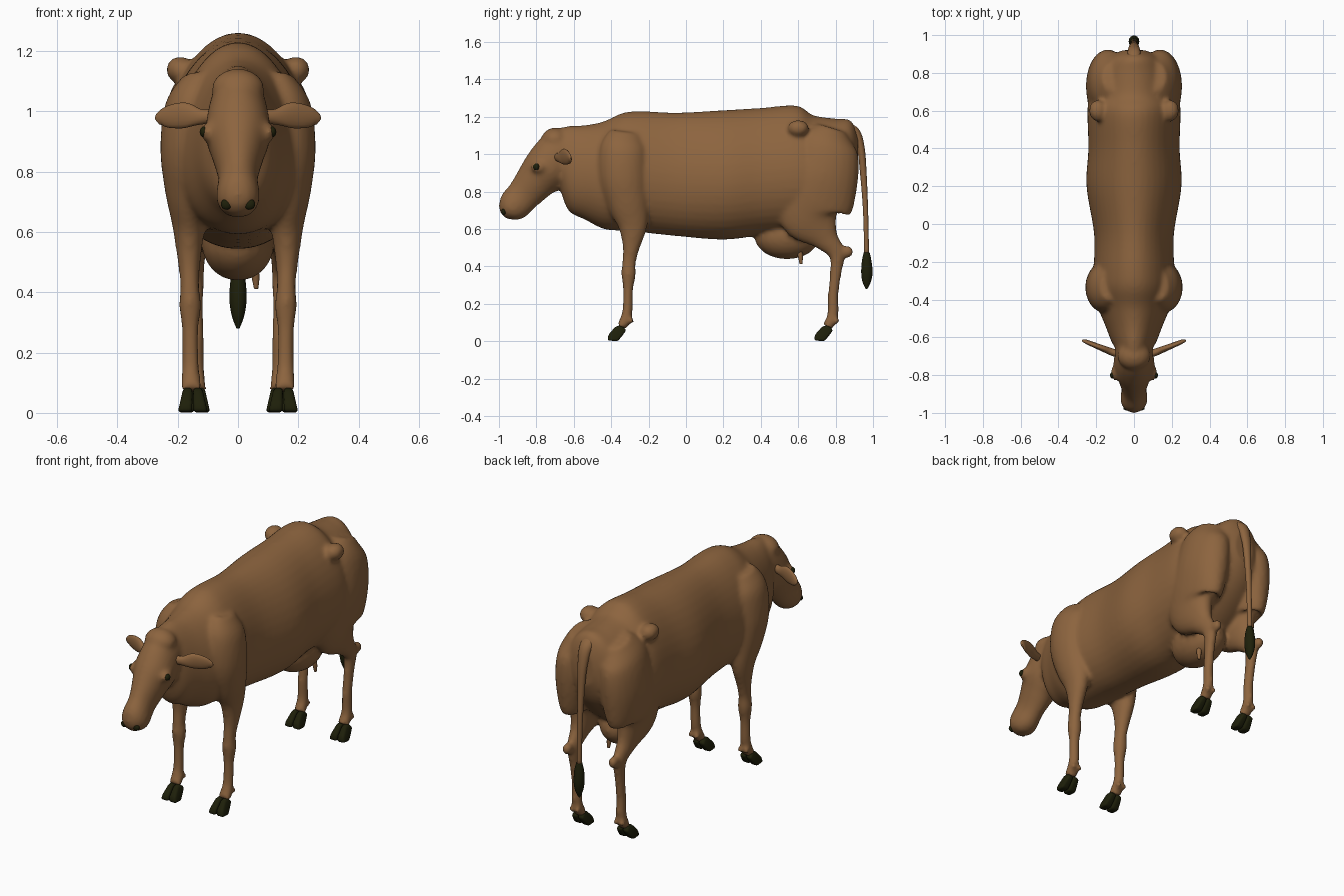
import bpy, bmesh, math
from mathutils import Vector, Matrix

if "Cube" in bpy.data.objects:
    bpy.data.objects.remove(bpy.data.objects["Cube"], do_unlink=True)


def material(name, rgb):
    m = bpy.data.materials.new(name)
    m.use_nodes = True
    m.diffuse_color = (*rgb, 1)
    m.node_tree.nodes["Principled BSDF"].inputs["Base Color"].default_value = (*rgb, 1)
    return m


BROWN = material("brown hide", (0.265, 0.128, 0.049))
DARK = material("dark horn", (0.013, 0.014, 0.003))


def finish(bm, name, mat):
    bmesh.ops.recalc_face_normals(bm, faces=bm.faces)
    for f in bm.faces:
        f.smooth = True
    me = bpy.data.meshes.new(name)
    bm.to_mesh(me)
    bm.free()
    me.materials.append(mat)
    ob = bpy.data.objects.new(name, me)
    bpy.context.collection.objects.link(ob)
    return ob


def spline(rows, steps=5):
    """Catmull-Rom through rows of any width."""
    pts = [Vector(r) for r in rows]
    pts = [pts[0]] + pts + [pts[-1]]
    out = []
    for a, b, c, d in zip(pts, pts[1:], pts[2:], pts[3:]):
        for i in range(steps):
            t = i / steps
            out.append(0.5 * (2 * b + (c - a) * t + (2 * a - 5 * b + 4 * c - d) * t * t
                              + (3 * b - a - 3 * c + d) * t ** 3))
    return out + [pts[-1]]


def tube(bm, rows, side=1, lateral=(1, 0, 0), axis=None, egg=0.0, sides=24):
    """Loft oval rings; each row is x, y, z, lateral radius, other radius."""
    rows = spline([(r[0] * side, *r[1:]) for r in rows])
    lat = Vector(lateral)
    centres = [Vector(r[:3]) for r in rows]
    rings = []
    for i, r in enumerate(rows):
        tan = Vector(axis) if axis else centres[min(i + 1, len(rows) - 1)] - centres[max(i - 1, 0)]
        other = lat.cross(tan).normalized()
        ring = []
        for k in range(sides):
            a = math.tau * k / sides
            u, v = math.cos(a), math.sin(a)
            ring.append(bm.verts.new(centres[i] + lat * (r[3] * u * (1 - egg * v)) + other * (r[4] * v)))
        rings.append(ring)
    for p, q in zip(rings, rings[1:]):
        for k in range(sides):
            bm.faces.new((p[k], p[k - 1], q[k - 1], q[k]))
    bm.faces.new(rings[0])
    bm.faces.new(rings[-1])


def ball(bm, centre, radii, side=1):
    c = Vector((centre[0] * side, *centre[1:]))
    bmesh.ops.create_uvsphere(bm, u_segments=20, v_segments=12, radius=1,
                              matrix=Matrix.Translation(c) @ Matrix.Diagonal((*radii, 1)))


# Torso and neck: y, top, bottom, half width
torso = [(-.68, 1.14, .84, .08), (-.63, 1.15, .70, .115), (-.54, 1.155, .65, .15),
         (-.44, 1.175, .60, .19), (-.34, 1.22, .59, .212), (-.24, 1.23, .582, .212),
         (-.05, 1.222, .562, .21), (.2, 1.235, .543, .25), (.4, 1.247, .565, .24),
         (.59, 1.26, .58, .245), (.68, 1.208, .6, .235), (.8, 1.19, .7, .2),
         (.88, 1.18, .8, .14), (.92, 1.1, .9, .06)]
body = bmesh.new()
tube(body, [(0, y, (t + b) / 2, w, (t - b) / 2) for y, t, b, w in torso],
     axis=(0, 1, 0), egg=0.12, sides=40)

# Head, forehead, jaw and muzzle
tube(body, [(0, -.62, 1.04, .085, .11), (0, -.68, .99, .1, .135), (0, -.75, .92, .108, .125),
            (0, -.81, .85, .085, .108), (0, -.87, .78, .066, .092), (0, -.92, .725, .072, .087),
            (0, -.95, .692, .064, .065), (0, -.965, .677, .03, .03)])
ball(body, (0, -.7, 1.075), (.088, .075, .067))
ball(body, (0, -.72, .86), (.07, .075, .065))
ball(body, (0, -.935, .722), (.07, .066, .072))

# Udder
ball(body, (0, .54, .56), (.12, .175, .122))

front_leg = [(.13, -.325, 1.12, .05, .08), (.15, -.335, 1.03, .09, .125),
             (.16, -.335, .88, .098, .13), (.163, -.31, .74, .08, .11),
             (.163, -.285, .62, .055, .08), (.162, -.293, .5, .038, .046),
             (.16, -.305, .42, .032, .037), (.159, -.307, .355, .037, .039),
             (.158, -.31, .27, .028, .027), (.157, -.315, .15, .029, .028),
             (.155, -.345, .075, .037, .028)]
hind_leg = [(.11, .78, 1.14, .06, .08), (.13, .755, 1.05, .1, .16), (.142, .735, .9, .112, .19),
            (.148, .69, .76, .096, .21), (.148, .675, .66, .075, .17), (.148, .745, .55, .045, .075),
            (.145, .805, .47, .033, .045), (.142, .80, .36, .027, .031), (.14, .787, .25, .026, .029),
            (.14, .785, .14, .028, .03), (.138, .755, .075, .036, .028)]
for s in (1, -1):
    tube(body, front_leg, s)
    tube(body, hind_leg, s)
    ball(body, (.146, .863, .478), (.027, .034, .032), s)        # hock
    ball(body, (.192, .6, 1.138), (.047, .058, .045), s)         # hip knob
    ball(body, (.1, -.79, .93), (.025, .04, .03), s)             # brow
    for x, y in ((.157, -.295), (.14, .805)):                    # dew claws
        for dx in (-.02, .02):
            ball(body, (x + dx, y, .108), (.014, .02, .018), s)

skin = finish(body, "body", BROWN)
remesh = skin.modifiers.new("blend", 'REMESH')
remesh.mode = 'VOXEL'
remesh.voxel_size = 0.0115
remesh.use_smooth_shade = True
soften = skin.modifiers.new("soften", 'SMOOTH')
soften.factor = 0.5
soften.iterations = 9

# Tail, tuft and teat
bm = bmesh.new()
tube(bm, [(0, .85, 1.15, .04, .025), (0, .905, 1.115, .036, .027), (0, .935, 1.03, .028, .021),
          (0, .948, .9, .02, .018), (0, .96, .7, .015, .014), (0, .966, .46, .013, .013)], sides=14)
finish(bm, "tail", BROWN)
bm = bmesh.new()
tube(bm, [(0, .966, .475, .016, .016), (0, .966, .43, .026, .026), (0, .967, .37, .028, .031),
          (0, .966, .32, .02, .024), (0, .965, .28, .005, .005)], sides=14)
finish(bm, "tail_tuft", DARK)
bm = bmesh.new()
tube(bm, [(.05, .605, .5, .017, .017), (.058, .612, .45, .013, .013), (.06, .615, .412, .007, .007)], sides=12)
finish(bm, "teat", BROWN)

# Ears, eyes and nostrils
for s, label in ((1, "left"), (-1, "right")):
    bm = bmesh.new()
    tube(bm, [(.08, -.69, .985, .02, .022), (.125, -.675, .982, .02, .026), (.175, -.655, .987, .017, .042),
              (.225, -.635, .982, .014, .038), (.255, -.622, .974, .011, .026), (.268, -.617, .965, .005, .012)],
         s, lateral=(0, 1, 0), sides=16)
    finish(bm, label + "_ear", BROWN)
    bm = bmesh.new()
    ball(bm, (.113, -.8, .932), (.014, .018, .018), s)
    finish(bm, label + "_eye", DARK)
    bm = bmesh.new()
    ball(bm, (.038, -.975, .692), (.019, .012, .018), s)
    finish(bm, label + "_nostril", DARK)

# Cloven hooves: two tapered claws on each foot
claw = [(.012, .06), (-.015, .085), (-.045, .08), (-.085, .035), (-.09, .004), (-.035, 0), (-.01, .03)]
for end, x, y in (("front", .15, -.33), ("hind", .142, .775)):
    for s, label in ((1, "left"), (-1, "right")):
        bm = bmesh.new()
        for dx in (-.026, .026):
            face = bm.faces.new([bm.verts.new((s * x + dx - .024, y + p, z)) for p, z in claw])
            new = bmesh.ops.extrude_face_region(bm, geom=[face])["geom"]
            bmesh.ops.translate(bm, vec=(.048, 0, 0), verts=[v for v in new if isinstance(v, bmesh.types.BMVert)])
        for v in bm.verts:
            v.co.x = s * x + (v.co.x - s * x) * (1 - 4.5 * v.co.z)
        hoof = finish(bm, f"{end}_{label}_hoof", DARK)
        bevel = hoof.modifiers.new("round", 'BEVEL')
        bevel.width = 0.012
        bevel.segments = 3
